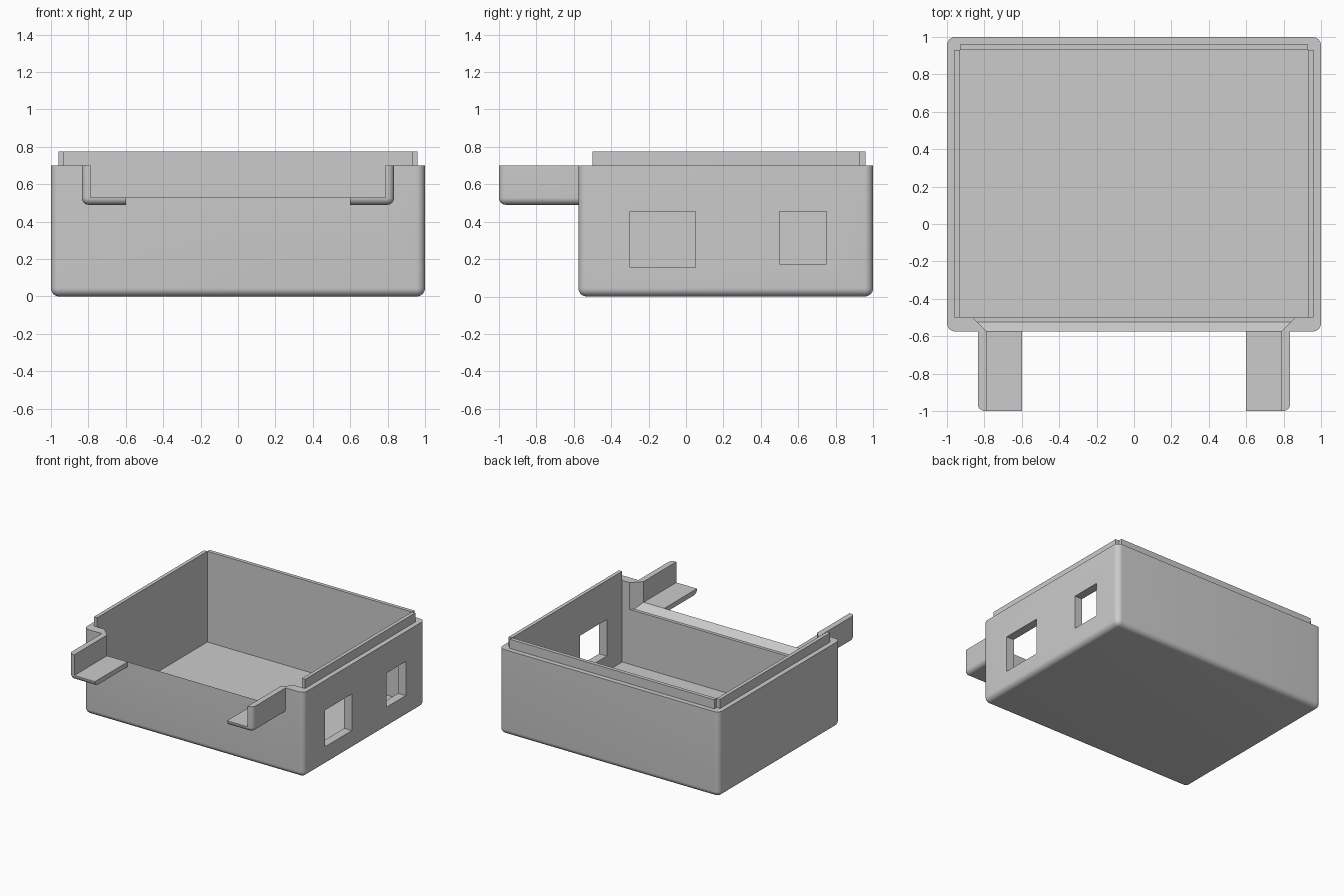
import bpy
import bmesh
import math

if "Cube" in bpy.data.objects:
    bpy.data.objects.remove(bpy.data.objects["Cube"], do_unlink=True)

grey = bpy.data.materials.new("light_grey")
grey.use_nodes = True
COLOR = (0.6, 0.6, 0.6, 1)
grey.diffuse_color = COLOR
grey.node_tree.nodes["Principled BSDF"].inputs["Base Color"].default_value = COLOR


def finish(name, bm):
    bmesh.ops.recalc_face_normals(bm, faces=bm.faces[:])
    mesh = bpy.data.meshes.new(name)
    bm.to_mesh(mesh)
    bm.free()
    mesh.materials.append(grey)
    obj = bpy.data.objects.new(name, mesh)
    bpy.context.collection.objects.link(obj)
    return obj


def box(name, xs, ys, zs, rounded=None, radius=0.045):
    """Box between the given limits; edges accepted by the rule are rounded."""
    bm = bmesh.new()
    bmesh.ops.create_cube(bm, size=1)
    for v in bm.verts:
        v.co = [lim[0] if c < 0 else lim[1] for c, lim in zip(v.co, (xs, ys, zs))]
    if rounded:
        edges = [e for e in bm.edges if rounded(*e.verts)]
        bmesh.ops.bevel(bm, geom=edges, offset=radius, segments=8,
                        profile=0.5, affect='EDGES', clamp_overlap=True)
    return finish(name, bm)


def select_only(obj):
    bpy.ops.object.select_all(action='DESELECT')
    obj.select_set(True)
    bpy.context.view_layer.objects.active = obj


def cut(obj, cutter):
    cutter.hide_render = True
    mod = obj.modifiers.new("cut", 'BOOLEAN')
    mod.operation = 'DIFFERENCE'
    mod.solver = 'EXACT'
    mod.object = cutter
    select_only(obj)
    bpy.ops.object.modifier_apply(modifier=mod.name)
    bpy.data.objects.remove(cutter, do_unlink=True)


def smooth(obj):
    select_only(obj)
    bpy.ops.object.shade_smooth_by_angle(angle=math.radians(30))


FRONT, BACK = -0.575, 1.0
RIM, LIP_TOP = 0.70, 0.775
WALL_IN, FRONT_IN = 0.93, -0.50
ARM_OUT, ARM_IN, LEDGE_IN = 0.835, 0.788, 0.60
LEDGE_BOTTOM, LEDGE_TOP = 0.49, 0.53

# Tray body: rounded upright and bottom edges, open top
body = box("tray_body", (-1, 1), (FRONT, BACK), (0, RIM),
           lambda a, b: min(a.co.z, b.co.z) < 0.01)
cut(body, box("cavity", (-WALL_IN, WALL_IN), (FRONT_IN, WALL_IN), (0.03, 1)))

# Front opening, flaring towards the inside
bm = bmesh.new()
rings = []
for y, flare, drop in ((FRONT - 0.1, 0, 0), (FRONT, 0, 0),
                       (-0.525, 0.05, 0.05), (-0.48, 0.095, 0.05)):
    w, z = ARM_IN + flare, LEDGE_TOP - drop
    rings.append([bm.verts.new(p) for p in
                  ((-w, y, z), (w, y, z), (w, y, 1), (-w, y, 1))])
for r, s in zip(rings, rings[1:]):
    for i in range(4):
        j = (i + 1) % 4
        bm.faces.new((r[i], r[j], s[j], s[i]))
bm.faces.new(rings[0])
bm.faces.new(rings[-1])
cut(body, finish("opening", bm))

# Two windows through one side wall
for ys, zs in (((-0.30, 0.05), (0.155, 0.455)), ((0.50, 0.75), (0.175, 0.455))):
    cut(body, box("window", (0.85, 1.1), ys, zs))
smooth(body)

# Raised lip on the sides and back, open at the corners
LIP_OUT = 0.96
box("back_lip", (-WALL_IN, WALL_IN), (WALL_IN, LIP_OUT), (RIM, LIP_TOP))
for side, s in (("left", 1), ("right", -1)):
    box(side + "_lip", sorted((s * WALL_IN, s * LIP_OUT)),
        (FRONT_IN, WALL_IN), (RIM, LIP_TOP))

    # Front arm: upright plate with an inward ledge, rounded outside
    def outer_edge(a, b):
        at_front = max(a.co.y, b.co.y) < -0.99
        at_bottom = max(a.co.z, b.co.z) < LEDGE_BOTTOM + 0.01
        at_side = min(abs(a.co.x), abs(b.co.x)) > ARM_IN
        return at_front + at_bottom + at_side == 2 and not (
            at_front and abs(a.co.z - b.co.z) < 0.01 and a.co.z > RIM - 0.01)

    arm = box(side + "_arm", sorted((s * LEDGE_IN, s * ARM_OUT)),
              (-1, FRONT), (LEDGE_BOTTOM, RIM), outer_edge, 0.038)
    cut(arm, box("arm_gap", sorted((s * 0.4, s * ARM_IN)),
                 (-1.1, FRONT + 0.1), (LEDGE_TOP, 1)))
    smooth(arm)
